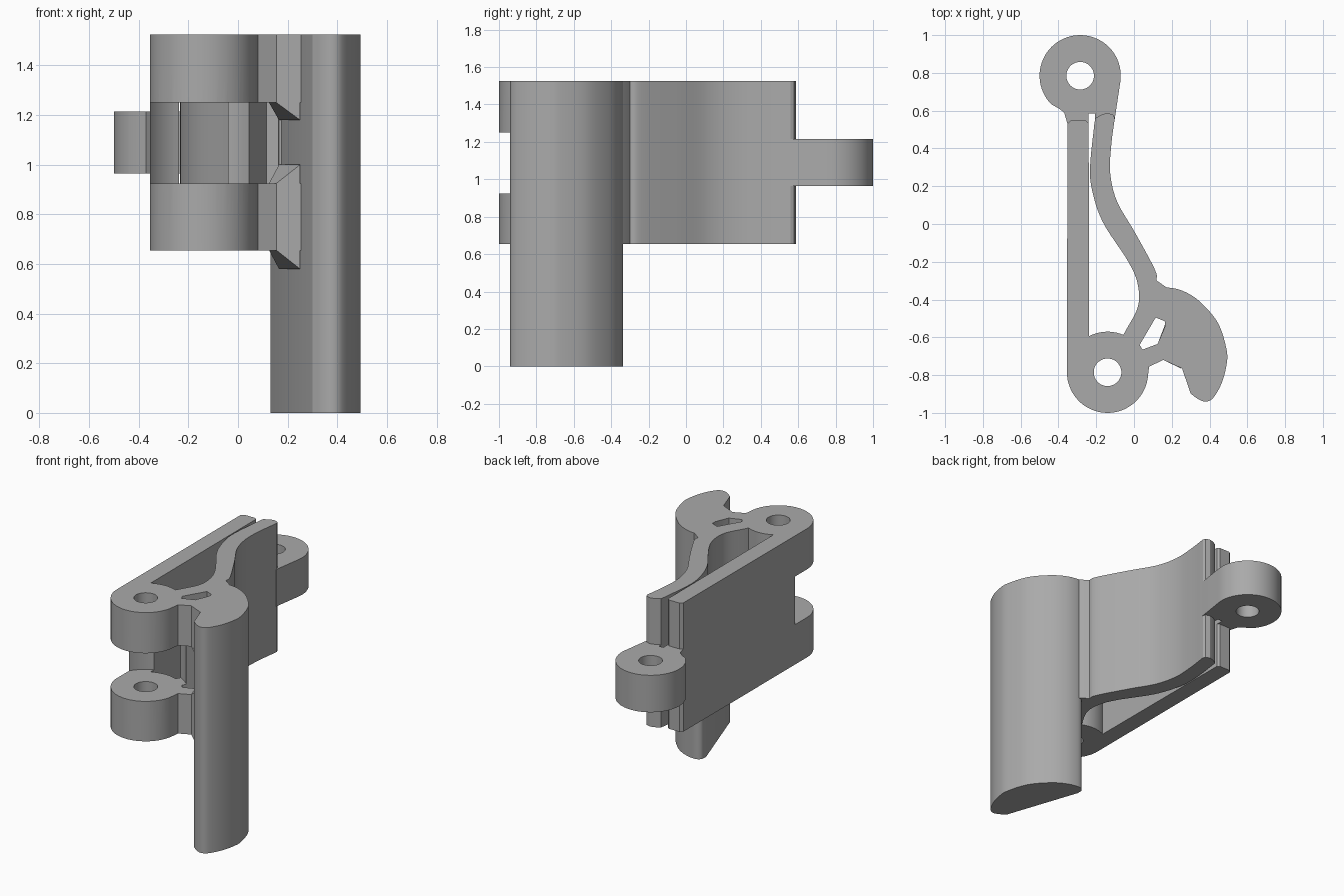
import bpy, bmesh
from math import cos, sin, radians
from mathutils import Vector

cube = bpy.data.objects.get("Cube")
if cube:
    bpy.data.objects.remove(cube, do_unlink=True)

grey = bpy.data.materials.new("plain_grey")
grey.use_nodes = True
colour = (0.4, 0.4, 0.4, 1)
grey.diffuse_color = colour
grey.node_tree.nodes["Principled BSDF"].inputs["Base Color"].default_value = colour

FRONT_PIN, BACK_PIN = (-0.14, -0.785), (-0.285, 0.785)
KNUCKLE, PIN_HOLE, CLEARANCE = 0.215, 0.073, 0.25
LOW, HIGH = 0.655, 1.525          # slab
GAP_LOW, GAP_HIGH = 0.925, 1.25   # hinge gap


def arc(centre, radius, start, end, steps=32):
    angles = [radians(start + (end - start) * i / steps) for i in range(steps + 1)]
    return [(centre[0] + radius * cos(a), centre[1] + radius * sin(a)) for a in angles]


def circle(centre, radius):
    return arc(centre, radius, 0, 360, 64)[:-1]


def smooth(points, steps=6):
    """Spline run passing through the given points."""
    p = [Vector(q) for q in points]
    p = [2 * p[0] - p[1]] + p + [2 * p[-1] - p[-2]]
    run = []
    for a, b, c, d in zip(p, p[1:], p[2:], p[3:]):
        for i in range(steps):
            t = i / steps
            run.append((b + (c - a) * t / 2 + (2 * a - 5 * b + 4 * c - d) * t * t / 2
                        + (3 * b - a - 3 * c + d) * t ** 3 / 2)[:])
    return run + [tuple(points[-1])]


def finish(obj):
    obj.data.materials.clear()
    obj.data.materials.append(grey)
    bpy.ops.object.select_all(action='DESELECT')
    obj.select_set(True)
    bpy.context.view_layer.objects.active = obj
    bpy.ops.object.shade_smooth_by_angle(angle=radians(25))


def add_mesh(name, bm):
    bmesh.ops.recalc_face_normals(bm, faces=bm.faces)
    mesh = bpy.data.meshes.new(name)
    bm.to_mesh(mesh)
    bm.free()
    obj = bpy.data.objects.new(name, mesh)
    bpy.context.collection.objects.link(obj)
    return obj


def baked(obj):
    graph = bpy.context.evaluated_depsgraph_get()
    return bpy.data.meshes.new_from_object(obj.evaluated_get(graph))


def extrude(name, loops, bottom, top):
    """Solid from an outline followed by its holes."""
    curve = bpy.data.curves.new(name, 'CURVE')
    curve.dimensions = '2D'
    curve.fill_mode = 'BOTH'
    curve.extrude = (top - bottom) / 2
    for loop in loops:
        spline = curve.splines.new('POLY')
        spline.points.add(len(loop) - 1)
        for point, (x, y) in zip(spline.points, loop):
            point.co = (x, y, 0, 1)
        spline.use_cyclic_u = True
    helper = bpy.data.objects.new(name + "_outline", curve)
    bpy.context.collection.objects.link(helper)
    mesh = baked(helper)
    bpy.data.objects.remove(helper, do_unlink=True)
    bm = bmesh.new()
    bm.from_mesh(mesh)
    bmesh.ops.remove_doubles(bm, verts=bm.verts, dist=0.0001)
    bmesh.ops.translate(bm, verts=bm.verts, vec=(0, 0, (bottom + top) / 2))
    return add_mesh(name, bm)


# Clip body: flat plate, front knuckle, neck and curved spring arm
plate_end = [(-0.24, 0.535), (-0.255, 0.547), (-0.335, 0.547), (-0.352, 0.53)]
neck = [(0.08, -0.755), (0.155, -0.72), (0.255, -0.765), (0.21, -0.6), (0.2, -0.36), (0.175, -0.337)]
arm_outer = smooth([(0.12, -0.3), (0.11, -0.24), (0.005, -0.045), (-0.09, 0.12),
                    (-0.126, 0.27), (-0.12, 0.42), (-0.102, 0.56)])
arm_end = [(-0.11, 0.578), (-0.14, 0.588), (-0.17, 0.58), (-0.205, 0.56)]
arm_inner = smooth([(-0.21, 0.53), (-0.232, 0.31), (-0.222, 0.18), (-0.165, 0.01),
                    (-0.03, -0.2), (0.02, -0.32), (0.02, -0.44), (-0.05, -0.575)])
outline = (plate_end + arc(FRONT_PIN, KNUCKLE, 180, 356) + neck + arm_outer + arm_end
           + arm_inner + arc(FRONT_PIN, KNUCKLE, 67, 117, 10))
slot = [(0.03, -0.64), (0.115, -0.495), (0.163, -0.515), (0.163, -0.545), (0.125, -0.635), (0.045, -0.665)]
body = extrude("clip_body", [outline, circle(FRONT_PIN, PIN_HOLE), slot], LOW, HIGH)

# Hinge gap between the two front knuckles
neck_gap = [(0, -0.7), (0.045, -0.64), (0.165, -0.525), (0.3, -0.6), (0.3, -0.9), (0, -0.9)]
cutters = [extrude("knuckle_gap_cutter", [circle(FRONT_PIN, CLEARANCE)], GAP_LOW, GAP_HIGH),
           extrude("neck_gap_cutter", [neck_gap], GAP_LOW, GAP_HIGH)]
for cutter in cutters:
    cutter.hide_render = True
    cut = body.modifiers.new(cutter.name, 'BOOLEAN')
    cut.operation, cut.solver, cut.object = 'DIFFERENCE', 'EXACT', cutter
cut_mesh = baked(body)
body.modifiers.clear()
body.data = cut_mesh
for cutter in cutters:
    bpy.data.objects.remove(cutter, do_unlink=True)
finish(body)

# Tall thumb post with a flat inner side
post = smooth([(0.13, -0.4), (0.135, -0.357), (0.175, -0.337), (0.26, -0.355), (0.35, -0.412),
               (0.445, -0.525), (0.49, -0.665), (0.49, -0.745), (0.465, -0.84), (0.42, -0.92),
               (0.38, -0.94), (0.34, -0.927), (0.3, -0.898)])
finish(extrude("thumb_post", [post], 0, HIGH))

# Back knuckle with its bridge onto the plate and arm
bridge = [(-0.4, 0.613), (-0.37, 0.59), (-0.352, 0.53), (-0.24, 0.53), (-0.24, 0.585),
          (-0.207, 0.585), (-0.205, 0.555), (-0.102, 0.555)]
finish(extrude("back_knuckle", [arc(BACK_PIN, KNUCKLE, -8, 225, 44) + bridge,
                                circle(BACK_PIN, PIN_HOLE)], 0.965, 1.215))

# Sloped gussets where the neck meets the post
for name, base, tip in (("upper_gusset", GAP_HIGH, 1.18), ("lower_gusset", GAP_LOW, 1.0),
                        ("bottom_gusset", LOW, 0.58)):
    bm = bmesh.new()
    near, far = [(0.125, -0.635), (0.155, -0.72)], [(0.25, -0.765), (0.165, -0.53)]
    for x, y in near + far:
        bm.verts.new((x, y, base))
    for x, y in far:
        bm.verts.new((x, y, tip))
    bmesh.ops.convex_hull(bm, input=bm.verts)
    finish(add_mesh(name, bm))
